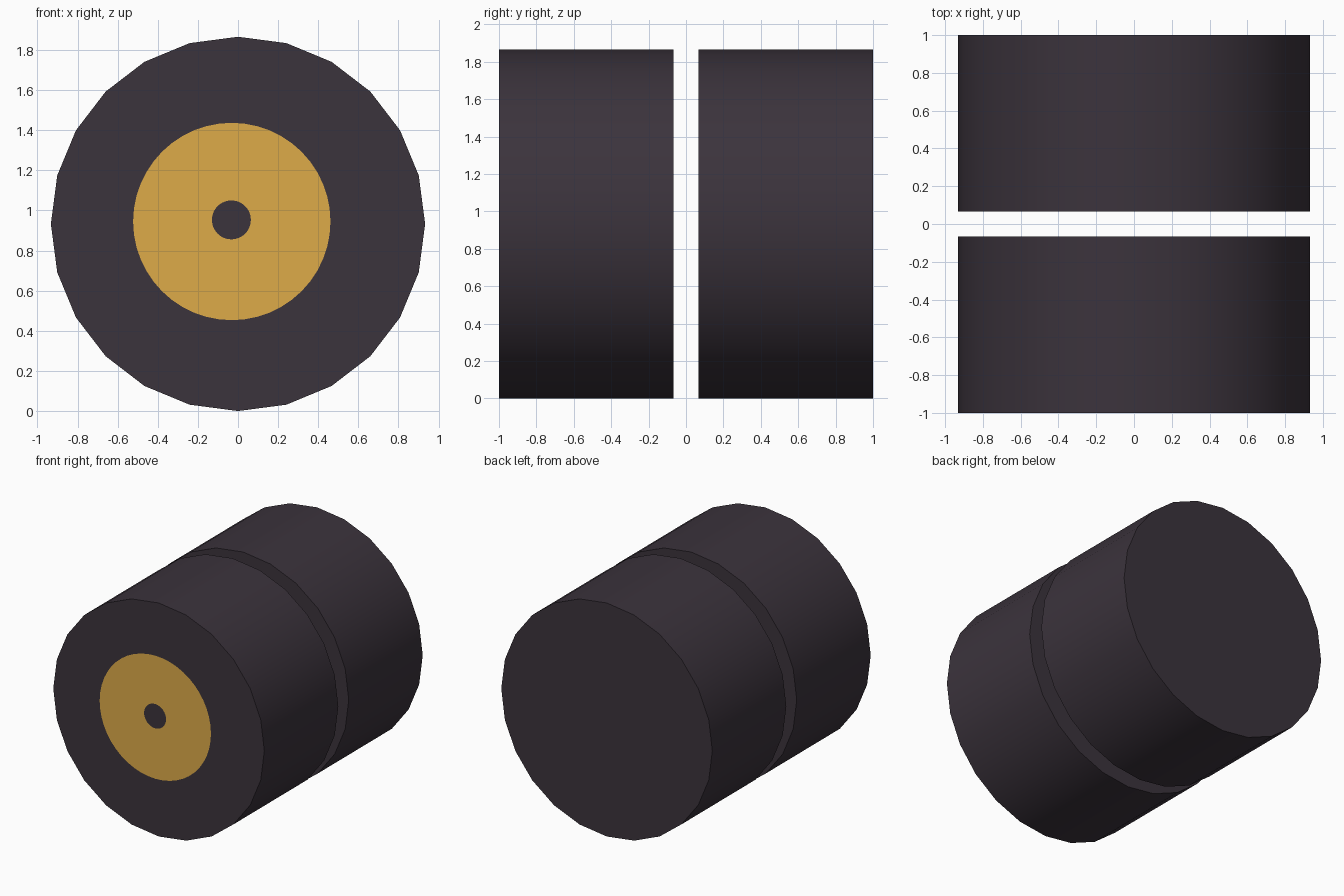
import bpy, bmesh, math
from mathutils import Vector

if "Cube" in bpy.data.objects:
    bpy.data.objects.remove(bpy.data.objects["Cube"])

SIDES, R = 24, 0.933


def srgb(r, g, b):
    f = lambda c: c / 12.92 if c <= 0.04045 else ((c + 0.055) / 1.055) ** 2.4
    return (f(r / 255), f(g / 255), f(b / 255), 1)


def material(name, colour):
    m = bpy.data.materials.new(name)
    m.diffuse_color = colour
    m.use_nodes = True
    m.node_tree.nodes["Principled BSDF"].inputs["Base Color"].default_value = m.diffuse_color
    return m


rubber = material("dark_rubber", srgb(59, 51, 60))
gold = material("gold_disc", srgb(222, 171, 73))


def ring(bm, cx, cz, r, n, y):
    return [bm.verts.new((cx + r * math.sin(2 * math.pi * i / n), y,
                          cz + r * math.cos(2 * math.pi * i / n))) for i in range(n)]


def drum(name, y0, y1):
    bm = bmesh.new()
    front = ring(bm, 0, R, R, SIDES, y0)
    back = ring(bm, 0, R, R, SIDES, y1)
    n = 2 * SIDES
    disc = ring(bm, -0.031, 0.945, 0.492, n, y0)
    hole = ring(bm, -0.033, 0.953, 0.097, n, y0)
    # round wall and the dark rim of the front cap
    for i in range(SIDES):
        j = (i + 1) % SIDES
        wall = bm.faces.new((front[i], front[j], back[j], back[i]))
        wall.smooth = True
        bm.faces.new((front[j], front[i], disc[2 * i], disc[2 * i + 1], disc[2 * j]))
    # gold band inset in the front cap
    for i in range(n):
        j = (i + 1) % n
        bm.faces.new((disc[j], disc[i], hole[i], hole[j])).material_index = 1
    # dark centre spot and plain back cap
    bm.faces.new(hole)
    bm.faces.new(back)
    # face directions: caps along y, wall outwards
    centre = Vector((0, (y0 + y1) / 2, R))
    bm.normal_update()
    for f in bm.faces:
        if f.normal.dot(f.calc_center_median() - centre) < 0:
            f.normal_flip()
    # keep the cap rims crisp
    for e in bm.edges:
        if len(e.link_faces) == 2 and e.link_faces[0].smooth != e.link_faces[1].smooth:
            e.smooth = False
    me = bpy.data.meshes.new(name)
    bm.to_mesh(me)
    bm.free()
    me.materials.append(rubber)
    me.materials.append(gold)
    bpy.context.collection.objects.link(bpy.data.objects.new(name, me))


# two identical drums with an open gap between them
drum("front_drum", -1.0, -0.066)
drum("rear_drum", 0.066, 1.0)
